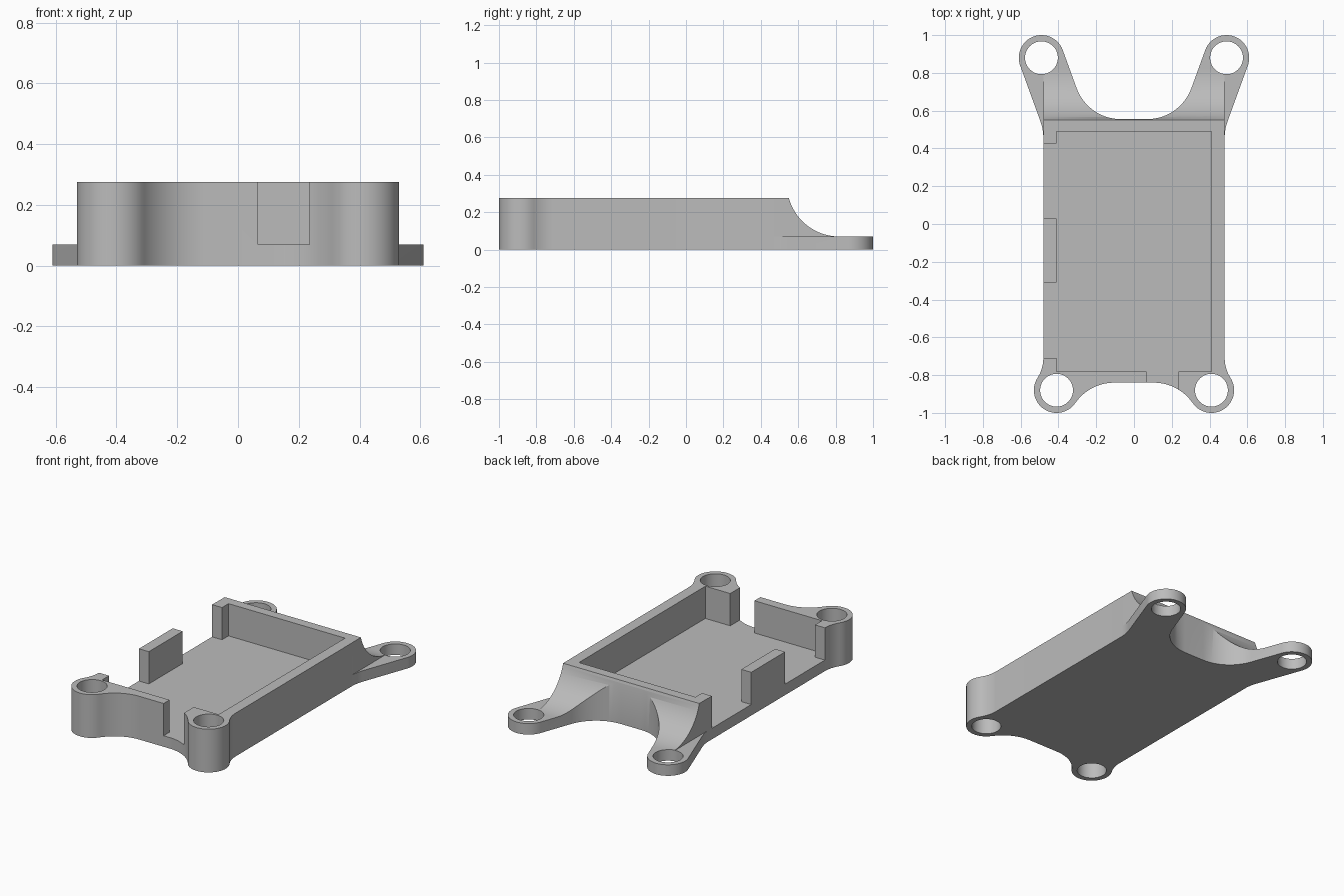
import bpy
import bmesh
from math import cos, sin, radians

if "Cube" in bpy.data.objects:
    bpy.data.objects.remove(bpy.data.objects["Cube"], do_unlink=True)

HEIGHT, FLOOR, SIDE = 0.275, 0.07, 0.48
EAR_R, HOLE_R = 0.12, 0.087
FRONT_EAR, REAR_EAR = (0.41, -0.88), (0.49, 0.88)
OVER = 0.5

grey = bpy.data.materials.new("plain_grey")
grey.use_nodes = True
grey.diffuse_color = (0.5, 0.5, 0.5, 1)
grey.node_tree.nodes["Principled BSDF"].inputs["Base Color"].default_value = (0.5, 0.5, 0.5, 1)


def arc(centre, r, start, end, n):
    """Points along an arc, angles in degrees."""
    angles = [radians(start + (end - start) * i / n) for i in range(n + 1)]
    return [(centre[0] + r * cos(a), centre[1] + r * sin(a)) for a in angles]


def prism(name, points, low, high, axis="z"):
    """Extrude a closed outline along z, or a (y, z) outline along x."""
    def place(p, h):
        return (p[0], p[1], h) if axis == "z" else (h, p[0], p[1])
    bm = bmesh.new()
    bottom = [bm.verts.new(place(p, low)) for p in points]
    top = [bm.verts.new(place(p, high)) for p in points]
    bm.faces.new(bottom)
    bm.faces.new(top)
    for i in range(len(points)):
        j = (i + 1) % len(points)
        bm.faces.new((bottom[i], bottom[j], top[j], top[i]))
    bmesh.ops.recalc_face_normals(bm, faces=bm.faces[:])
    mesh = bpy.data.meshes.new(name)
    bm.to_mesh(mesh)
    bm.free()
    mesh.materials.append(grey)
    obj = bpy.data.objects.new(name, mesh)
    bpy.context.collection.objects.link(obj)
    return obj


def cut(target, cutter):
    """Subtract the cutter and remove it."""
    cutter.hide_render = True
    mod = target.modifiers.new("cut", "BOOLEAN")
    mod.operation = "DIFFERENCE"
    mod.solver = "EXACT"
    mod.object = cutter
    bpy.context.view_layer.objects.active = target
    bpy.ops.object.modifier_apply(modifier=mod.name)
    bpy.data.objects.remove(cutter, do_unlink=True)


# Tray outline: right half from front middle to rear middle, then mirrored
half = arc((0.105, -1.09), 0.25, 90, 34.5, 16)
half += arc(FRONT_EAR, EAR_R, 214.5, 392.5, 32)
half += arc((0.68, -0.708), 0.2, 212.5, 180, 10)
half += arc((SIDE + 0.25, 0.457), 0.25, 180, 160, 6)
half += arc(REAR_EAR, EAR_R, -20, 160, 32)
half += arc((0.069, 0.805), 0.25, -20, -90, 20)
outline = half + [(-x, y) for x, y in reversed(half)]
tray = prism("mounting_tray", outline, 0, HEIGHT)

# Pocket with the front slot and two openings in the right wall
wall, out, front, back = 0.41, 0.7, -0.78, 0.49
pocket = [(-wall, front), (0.065, front), (0.065, -1.2), (0.235, -1.2),
          (0.235, front), (wall, front), (wall, back), (-wall, back)]
for high, low in ((0.425, 0.03), (-0.31, -0.71)):
    pocket += [(-wall, high), (-out, high), (-out, low), (-wall, low)]
cut(tray, prism("pocket_cutter", pocket, FLOOR, OVER))

# Concave slope from the rear wall down to the thin rear ears
slope = arc((0.82, FLOOR + 0.28), 0.28, 195.5, 270, 24)
slope += [(1.2, FLOOR), (1.2, OVER), (0.55, OVER)]
cut(tray, prism("slope_cutter", slope, -1, 1, "x"))

for side in (-1, 1):
    # Thin outer edge of each rear ear
    edge = [(side * x, y) for x, y in ((SIDE - 0.001, 0.47), (1, 0.47), (1, 1.3), (SIDE - 0.001, 1.3))]
    cut(tray, prism("ear_cutter", edge, FLOOR, OVER))
    # Screw holes
    for x, y in (FRONT_EAR, REAR_EAR):
        ring = arc((side * x, y), HOLE_R, 0, 360, 48)[:-1]
        cut(tray, prism("hole_cutter", ring, -0.2, OVER))

bpy.ops.object.select_all(action="DESELECT")
tray.select_set(True)
bpy.context.view_layer.objects.active = tray
bpy.ops.object.shade_smooth_by_angle(angle=radians(30))
